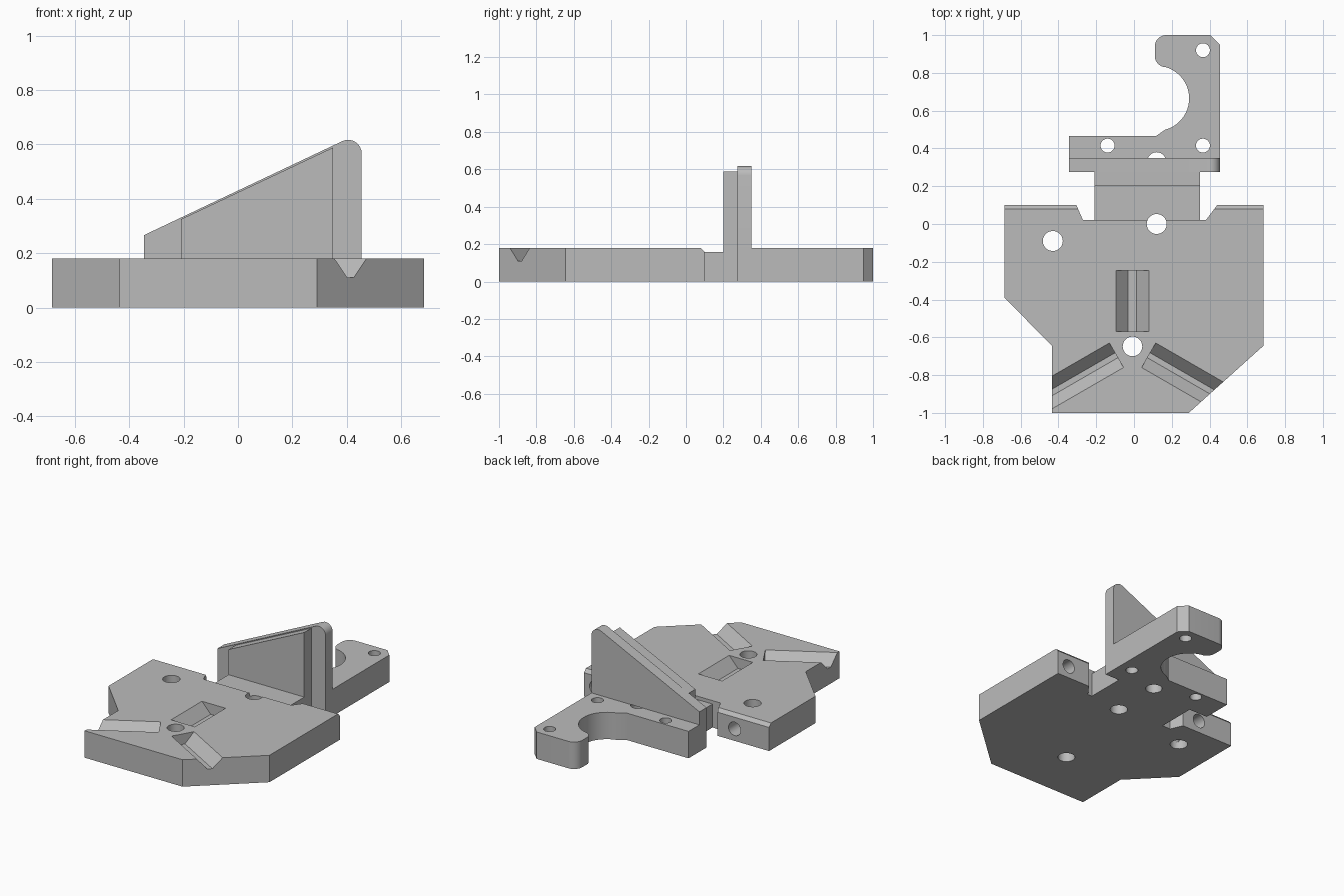
import bpy, bmesh, math
from mathutils import Matrix, Vector

old = bpy.data.objects.get("Cube")
if old:
    bpy.data.objects.remove(old, do_unlink=True)

grey = bpy.data.materials.new("machined grey")
grey.use_nodes = True
colour = (0.5, 0.5, 0.5, 1)
grey.diffuse_color = colour
grey.node_tree.nodes["Principled BSDF"].inputs["Base Color"].default_value = colour

H = 0.18  # plate thickness
STAND = Matrix.Rotation(math.pi / 2, 4, 'X')  # profile (x, z), extruded to -y


def prism(name, pts, depth, matrix=Matrix()):
    """Extrude a flat outline and place it with a matrix."""
    bm = bmesh.new()
    face = bm.faces.new([bm.verts.new((x, y, 0)) for x, y in pts])
    ext = bmesh.ops.extrude_face_region(bm, geom=[face])
    verts = [g for g in ext["geom"] if isinstance(g, bmesh.types.BMVert)]
    bmesh.ops.translate(bm, vec=(0, 0, depth), verts=verts)
    bmesh.ops.transform(bm, matrix=matrix, verts=bm.verts)
    bmesh.ops.recalc_face_normals(bm, faces=bm.faces)
    mesh = bpy.data.meshes.new(name)
    bm.to_mesh(mesh)
    bm.free()
    mesh.materials.append(grey)
    obj = bpy.data.objects.new(name, mesh)
    bpy.context.collection.objects.link(obj)
    return obj


def arc(cx, cy, r, start, end, steps=8):
    angles = [math.radians(start + (end - start) * i / steps) for i in range(steps + 1)]
    return [(cx + r * math.cos(a), cy + r * math.sin(a)) for a in angles]


def hole(x, y, r):
    return prism("hole_cutter", arc(x, y, r, 0, 345, 23), 0.4,
                 Matrix.Translation((0, 0, -0.1)))


def cross_hole(x):
    return prism("cross_hole_cutter", arc(x, 0.08, 0.045, 0, 345, 23), 0.3,
                 Matrix.Translation((0, 0.16, 0)) @ STAND)


def groove(x, y, angle, length, top, floor):
    """V groove with a narrow floor, running from (x, y) along angle."""
    depth, over = 0.07, 0.02
    half = top / 2 + over * (top - floor) / (2 * depth)
    profile = [(-half, H + over), (half, H + over),
               (floor / 2, H - depth), (-floor / 2, H - depth)]
    turn = Matrix.Rotation(math.radians(angle + 90), 4, 'Z')
    return prism("groove_cutter", profile, length,
                 Matrix.Translation((x, y, 0)) @ turn @ STAND)


def cut(target, cutters):
    for c in cutters:
        c.hide_render = True
        mod = target.modifiers.new("cut", 'BOOLEAN')
        mod.operation = 'DIFFERENCE'
        mod.solver = 'EXACT'
        mod.object = c
        bpy.context.view_layer.objects.active = target
        bpy.ops.object.modifier_apply(modifier=mod.name)
        bpy.data.objects.remove(c, do_unlink=True)


# Main plate
base = prism("base_plate", [
    (-0.435, -1), (0.29, -1), (0.685, -0.645), (0.685, 0.1), (0.44, 0.1), (0.38, 0.02),
    (-0.27, 0.02), (-0.305, 0.1), (-0.685, 0.1), (-0.685, -0.39), (-0.435, -0.645)], H)

# Chamfer along the rear top edge
along_x = Matrix(((0, 0, 1, -0.8), (1, 0, 0, 0), (0, 1, 0, 0), (0, 0, 0, 1)))
chamfer = prism("chamfer_cutter", [(0.06, 0.2), (0.12, 0.2), (0.12, 0.137)], 1.6, along_x)

cut(base, [
    chamfer,
    hole(0.12, 0, 0.053), hole(-0.43, -0.09, 0.053), hole(-0.008, -0.648, 0.052),
    cross_hole(-0.43), cross_hole(0.6),
    groove(-0.008, -0.245, -90, 0.325, 0.175, 0.045),
    groove(0.078, -0.695, -30, 0.7, 0.15, 0.03),
    groove(-0.093, -0.695, -150, 0.7, 0.15, 0.03)])

# Lower neck joining the plates
neck = prism("neck", [(-0.21, 0.02), (0.35, 0.02), (0.35, 0.2), (-0.21, 0.2)], 0.157)
cut(neck, [hole(0.12, 0, 0.053)])

# Rear plate with the hooked arm
rear = prism("rear_hook_plate",
             [(-0.345, 0.275), (0.455, 0.275), (0.455, 0.95), (0.405, 1)]
             + arc(0.17, 0.94, 0.06, 90, 180)
             + arc(0.17, 0.89, 0.06, 180, 255, 6)
             + arc(0.12, 0.665, 0.172, 75, -75, 24)
             + [(0.115, 0.465), (-0.345, 0.465)], H)
cut(rear, [hole(-0.14, 0.415, 0.037), hole(0.365, 0.415, 0.037),
           hole(0.365, 0.92, 0.037), hole(0.12, 0.33, 0.05)])

# Sloped upright walls
prism("front_wall", [(-0.21, 0), (0.35, 0), (0.35, 0.589), (-0.21, 0.325)], 0.075,
      Matrix.Translation((0, 0.275, 0)) @ STAND)
prism("rear_wall", [(-0.345, H), (0.455, H)] + arc(0.405, 0.567, 0.05, 0, 115)
      + [(-0.345, 0.267)], 0.075, Matrix.Translation((0, 0.35, 0)) @ STAND)

# Smooth the rounded surfaces, keep machined edges sharp
bpy.ops.object.select_all(action='DESELECT')
for obj in bpy.context.collection.objects:
    if obj.type == 'MESH':
        obj.select_set(True)
        bpy.context.view_layer.objects.active = obj
bpy.ops.object.shade_smooth_by_angle(angle=math.radians(25))
